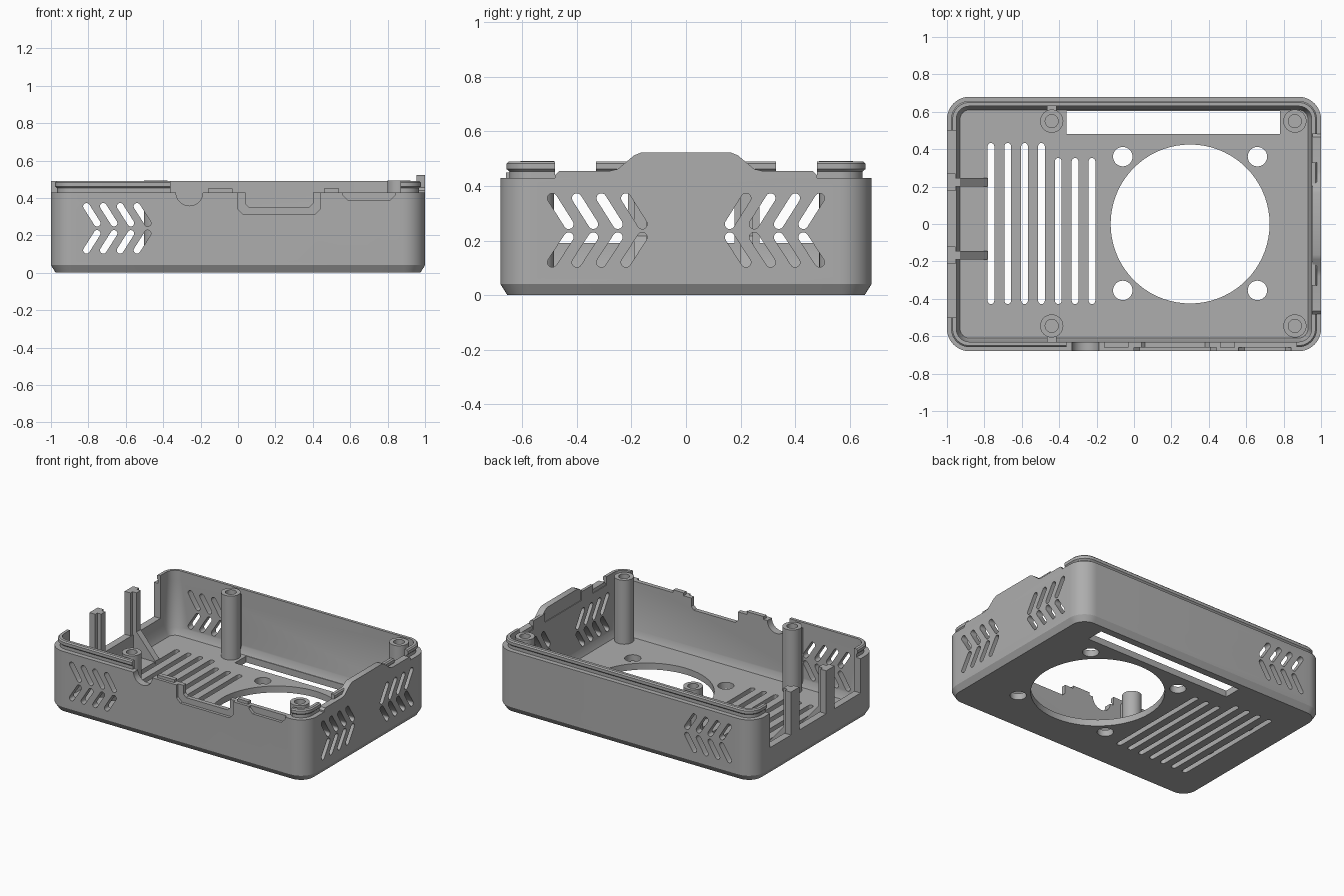
import bpy, bmesh, math

old = bpy.data.objects.get("Cube")
if old:
    bpy.data.objects.remove(old, do_unlink=True)

grey = bpy.data.materials.new("plain_grey")
grey.use_nodes = True
COL = (0.42, 0.42, 0.42, 1)
grey.diffuse_color = COL
grey.node_tree.nodes["Principled BSDF"].inputs["Base Color"].default_value = COL


def finish(name, bm):
    bmesh.ops.recalc_face_normals(bm, faces=bm.faces)
    me = bpy.data.meshes.new(name)
    bm.to_mesh(me)
    bm.free()
    me.materials.append(grey)
    ob = bpy.data.objects.new(name, me)
    bpy.context.scene.collection.objects.link(ob)
    return ob


def prism(bm, pts, axis, a, b):
    """Extrude a 2D outline along an axis from a to b."""
    place = {"x": lambda u, v, t: (t, u, v),
             "y": lambda u, v, t: (u, t, v),
             "z": lambda u, v, t: (u, v, t)}[axis]
    lo = [bm.verts.new(place(u, v, a)) for u, v in pts]
    hi = [bm.verts.new(place(u, v, b)) for u, v in pts]
    n = len(pts)
    bm.faces.new(lo)
    bm.faces.new(hi[::-1])
    for i in range(n):
        j = (i + 1) % n
        bm.faces.new((lo[i], hi[i], hi[j], lo[j]))


def box(bm, x0, x1, y0, y1, z0, z1):
    prism(bm, [(x0, y0), (x1, y0), (x1, y1), (x0, y1)], "z", z0, z1)


def circle(cx, cy, r, n=32):
    return [(cx + r * math.cos(2 * math.pi * i / n),
             cy + r * math.sin(2 * math.pi * i / n)) for i in range(n)]


def capsule(p, q, r, n=8):
    """Slot outline with rounded ends from p to q."""
    ang = math.atan2(q[1] - p[1], q[0] - p[0])
    out = []
    for c, start in ((q, ang - math.pi / 2), (p, ang + math.pi / 2)):
        for i in range(n + 1):
            t = start + math.pi * i / n
            out.append((c[0] + r * math.cos(t), c[1] + r * math.sin(t)))
    return out


def ring(bm, inset, z, n=10):
    """Rounded rectangle loop, inset from the case outline."""
    hx, hy, r = 1.0 - inset, 0.68 - inset, max(0.12 - inset, 0.03)
    vs = []
    for k, (sx, sy) in enumerate(((1, 1), (-1, 1), (-1, -1), (1, -1))):
        for i in range(n + 1):
            t = math.pi / 2 * (k + i / n)
            vs.append(bm.verts.new((sx * (hx - r) + r * math.cos(t),
                                    sy * (hy - r) + r * math.sin(t), z)))
    return vs


def loft(bm, profile, closed=False):
    rings = [ring(bm, d, z) for d, z in profile]
    pairs = list(zip(rings, rings[1:]))
    if closed:
        pairs.append((rings[-1], rings[0]))
    else:
        bm.faces.new(rings[0])
        bm.faces.new(rings[-1])
    for a, b in pairs:
        for i in range(len(a)):
            j = (i + 1) % len(a)
            bm.faces.new((a[i], a[j], b[j], b[i]))


def cut(ob, bm):
    cutter = finish("cutter", bm)
    cutter.hide_render = True
    m = ob.modifiers.new("cut", "BOOLEAN")
    m.operation, m.solver, m.object = "DIFFERENCE", "EXACT", cutter
    m.use_self = True
    dg = bpy.context.evaluated_depsgraph_get()
    me = bpy.data.meshes.new_from_object(ob.evaluated_get(dg))
    ob.modifiers.clear()
    ob.data = me
    bpy.data.objects.remove(cutter, do_unlink=True)


# Tray with chamfered bottom and sloped inner floor edge
bm = bmesh.new()
loft(bm, [(0.025, 0), (0, 0.04), (0, 0.43), (0.05, 0.43), (0.05, 0.09), (0.07, 0.045)])
tray = finish("tray", bm)

# Floor openings: fan hole, screw holes, connector slot, vent slots
bm = bmesh.new()
prism(bm, circle(0.30, 0.0, 0.425, 72), "z", -0.1, 0.2)
for x in (-0.06, 0.66):
    for y in (-0.355, 0.36):
        prism(bm, circle(x, y, 0.052), "z", -0.1, 0.2)
box(bm, -0.36, 0.78, 0.48, 0.605, -0.1, 0.07)
for i in range(7):
    x = -0.765 + 0.09 * i
    prism(bm, capsule((x, -0.41), (x, 0.415 if i < 4 else 0.335), 0.018), "z", -0.1, 0.2)
cut(tray, bm)

# Wall openings: chevron vents, port opening, front notches
bm = bmesh.new()
for i in range(4):
    x = -0.81 + 0.09 * i
    for span in ((-0.8, -0.58), (0.58, 0.8)):
        prism(bm, capsule((x, 0.355), (x + 0.057, 0.265), 0.018), "y", *span)
        prism(bm, capsule((x, 0.12), (x + 0.057, 0.21), 0.018), "y", *span)
    y = 0.49 - 0.09 * i
    for s in (-1, 1):
        prism(bm, capsule((s * y, 0.355), (s * (y - 0.06), 0.26), 0.018), "x", 0.9, 1.1)
        prism(bm, capsule((s * y, 0.12), (s * (y - 0.06), 0.212), 0.018), "x", 0.9, 1.1)
box(bm, -1.1, -0.9, -0.5, 0.5, 0.19, 0.6)
prism(bm, circle(-0.26, 0.43, 0.072), "y", -0.8, -0.58)
prism(bm, [(0.04, 0.5), (0.04, 0.37), (0.06, 0.35), (0.38, 0.35), (0.40, 0.37), (0.40, 0.5)],
      "y", -0.8, -0.58)
cut(tray, bm)

# Shallow recesses around the front connectors
bm = bmesh.new()
prism(bm, [(0, 0.5), (0, 0.34), (0.03, 0.31), (0.41, 0.31), (0.44, 0.34), (0.44, 0.5)],
      "y", -0.8, -0.66)
prism(bm, [(0.56, 0.5), (0.56, 0.415), (0.59, 0.385), (0.81, 0.385), (0.84, 0.415), (0.84, 0.5)],
      "y", -0.8, -0.66)
cut(tray, bm)

# Snap lip around the rim, open at the ports and the side tab
bm = bmesh.new()
loft(bm, [(0.033, 0.425), (0.033, 0.452), (0.022, 0.462), (0.022, 0.482), (0.03, 0.49),
          (0.05, 0.49), (0.05, 0.425)], closed=True)
lip = finish("snap_lip", bm)
bm = bmesh.new()
box(bm, -0.36, 0.87, -0.8, -0.55, 0.4, 0.6)
box(bm, -1.1, -0.9, -0.5, 0.5, 0.4, 0.6)
box(bm, 0.9, 1.1, -0.2, 0.2, 0.4, 0.6)
box(bm, 0.9, 1.1, 0.33, 0.48, 0.4, 0.6)
box(bm, 0.9, 1.1, -0.48, -0.33, 0.4, 0.6)
cut(lip, bm)

# Raised tab on the side wall
bm = bmesh.new()
half = [(0.48, 0.425), (0.48, 0.44), (0.465, 0.455), (0.28, 0.455), (0.25, 0.462),
        (0.19, 0.512), (0.165, 0.522)]
prism(bm, half + [(-y, z) for y, z in half[::-1]], "x", 0.955, 1.0)
finish("side_tab", bm)

# Small rim bumps between the front connectors
bm = bmesh.new()
box(bm, -0.16, -0.03, -0.66, -0.63, 0.42, 0.45)
box(bm, 0.46, 0.54, -0.66, -0.63, 0.42, 0.45)
finish("rim_bumps", bm)

# Hollow screw posts
for name, x, y in (("back_right", -0.44, 0.55), ("back_left", 0.86, 0.55),
                   ("front_right", -0.44, -0.545), ("front_left", 0.86, -0.545)):
    bm = bmesh.new()
    prism(bm, circle(x, y, 0.062), "z", 0.03, 0.492)
    post = finish(name + "_screw_post", bm)
    bm = bmesh.new()
    prism(bm, circle(x, y, 0.035, 24), "z", 0.1, 0.6)
    cut(post, bm)

# Ribs joining the posts to the walls
bm = bmesh.new()
for s in (-1, 1):
    box(bm, -0.465, -0.415, *sorted((s * 0.603, s * 0.645)), 0.03, 0.455)
finish("post_ribs", bm)

# Port dividers with sloped braces
for name, y in (("back", 0.223), ("front", -0.167)):
    bm = bmesh.new()
    box(bm, -1.0, -0.955, y - 0.046, y + 0.046, 0.18, 0.49)
    prism(bm, [(-0.96, 0.03), (-0.78, 0.03), (-0.78, 0.05), (-0.925, 0.217),
               (-0.925, 0.49), (-0.96, 0.49)], "y", y - 0.023, y + 0.023)
    finish(name + "_port_divider", bm)

# Smooth curved walls, keep hard edges
for ob in bpy.context.scene.objects:
    ob.select_set(ob.type == "MESH")
bpy.context.view_layer.objects.active = tray
bpy.ops.object.shade_smooth_by_angle(angle=math.radians(30))
